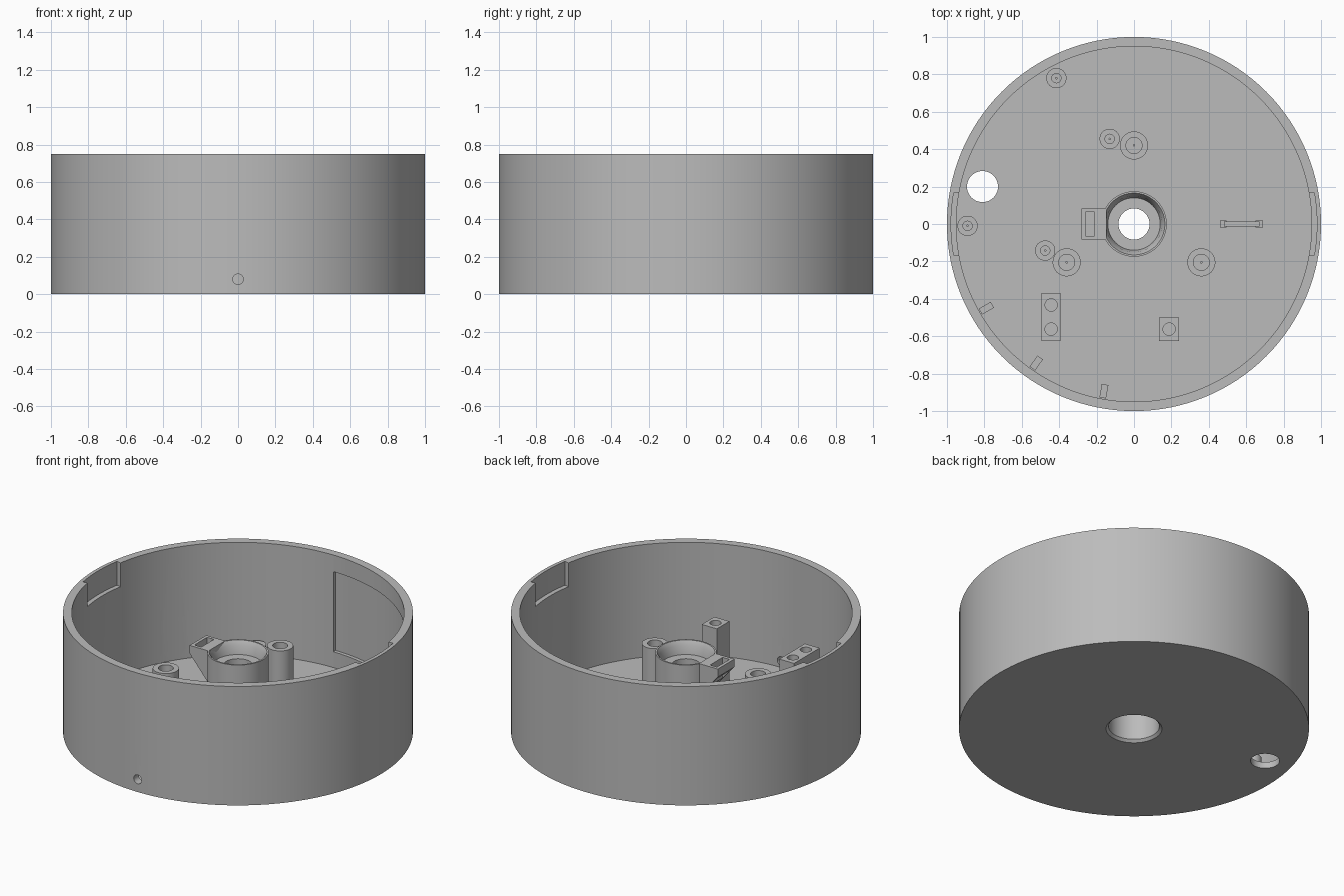
import bpy, bmesh, math
from mathutils import Matrix

if "Cube" in bpy.data.objects:
    bpy.data.objects.remove(bpy.data.objects["Cube"])

grey = bpy.data.materials.new("plain grey")
grey.diffuse_color = (0.5, 0.5, 0.5, 1)
grey.use_nodes = True
grey.node_tree.nodes["Principled BSDF"].inputs["Base Color"].default_value = grey.diffuse_color
FLOOR = 0.04


def finish(name, bm):
    bmesh.ops.recalc_face_normals(bm, faces=bm.faces)
    me = bpy.data.meshes.new(name)
    bm.to_mesh(me)
    bm.free()
    me.materials.append(grey)
    ob = bpy.data.objects.new(name, me)
    bpy.context.collection.objects.link(ob)
    return ob


def lathe(name, profile, n, x=0, y=0):
    """Closed (r, z) profile swept round a vertical axis."""
    bm = bmesh.new()
    rings = [[bm.verts.new((x + r * math.cos(2 * math.pi * i / n),
                            y + r * math.sin(2 * math.pi * i / n), z))
              for r, z in profile] for i in range(n)]
    k = len(profile)
    for i in range(n):
        a, b = rings[i], rings[(i + 1) % n]
        for j in range(k):
            bm.faces.new((a[j], b[j], b[(j + 1) % k], a[(j + 1) % k]))
    return finish(name, bm)


def box(name, x0, x1, y0, y1, z0, z1, turn=0, bevel=0):
    bm = bmesh.new()
    bmesh.ops.create_cube(bm, size=1)
    for v in bm.verts:
        v.co = ((x0, x1)[v.co.x > 0], (y0, y1)[v.co.y > 0], (z0, z1)[v.co.z > 0])
    if bevel:
        bmesh.ops.bevel(bm, geom=bm.edges[:], offset=bevel, segments=4,
                        profile=0.5, affect='EDGES')
    bm.transform(Matrix.Rotation(math.radians(turn), 4, 'Z'))
    return finish(name, bm)


def rod(name, x, y, r, z0, z1, n=32):
    bm = bmesh.new()
    bmesh.ops.create_cone(bm, cap_ends=True, segments=n, radius1=r, radius2=r,
                          depth=z1 - z0,
                          matrix=Matrix.Translation((x, y, (z0 + z1) / 2)))
    return finish(name, bm)


def sector(name, a0, a1, r0, r1, z0, z1, n=24):
    """Curved block following the wall between two angles."""
    bm = bmesh.new()
    rings = []
    for i in range(n + 1):
        a = math.radians(a0 + (a1 - a0) * i / n)
        rings.append([bm.verts.new((r * math.cos(a), r * math.sin(a), z))
                      for r, z in ((r0, z0), (r1, z0), (r1, z1), (r0, z1))])
    for a, b in zip(rings, rings[1:]):
        for j in range(4):
            bm.faces.new((a[j], b[j], b[(j + 1) % 4], a[(j + 1) % 4]))
    bm.faces.new(rings[0])
    bm.faces.new(rings[-1])
    return finish(name, bm)


def cut(ob, cutters):
    bpy.context.view_layer.objects.active = ob
    for c in cutters:
        m = ob.modifiers.new("cut", 'BOOLEAN')
        m.operation, m.solver, m.object = 'DIFFERENCE', 'EXACT', c
        bpy.ops.object.modifier_apply(modifier=m.name)
        bpy.data.objects.remove(c)


# Round tub with floor and stepped bearing boss in one turned profile
housing = lathe("housing", [
    (0.16, 0), (1, 0), (1, 0.75), (0.95, 0.75), (0.95, FLOOR), (0.175, FLOOR),
    (0.175, 0.5), (0.165, 0.5), (0.15, 0.475), (0.14, 0.42), (0.083, 0.42),
    (0.083, 0.2), (0.145, 0.2), (0.145, 0.015)], 128)

# Rim notches, wall recesses, cable hole and small side hole
side_hole = rod("side_hole", 0, 0, 0.028, 0.9, 1.1)
side_hole.data.transform(Matrix.Translation((0, 0, 0.08)) @ Matrix.Rotation(math.pi / 2, 4, 'X'))
cut(housing, [
    sector("right_notch", -10, 10, 0.9, 0.978, 0.6, 0.8),
    sector("left_notch", 170, 190, 0.9, 0.978, 0.6, 0.8),
    sector("long_recess", 38, 90, 0.9, 0.972, 0.14, 0.645),
    box("small_recess", 0.85, 0.975, -0.095, 0.095, 0.1, 0.31, 147.6, 0.03),
    rod("cable_hole", -0.81, 0.2, 0.083, -0.1, 0.2, 48),
    side_hole])


# Hollow screw posts
def post(name, x, y, r, hole, top):
    return lathe(name, [(0.004, 0.03), (r, 0.03), (r, top), (hole, top),
                        (hole, FLOOR + 0.02), (0.004, FLOOR + 0.02)], 40, x, y)


posts = [post("tall_post", x, y, 0.075, 0.043, 0.382)
         for x, y in ((0, 0.42), (-0.36, -0.205), (0.36, -0.205))]
posts += [post("short_post", x, y, 0.054, 0.025, 0.14)
          for x, y in ((-0.415, 0.78), (-0.13, 0.455), (-0.89, -0.01), (-0.475, -0.142))]

# Drilled mounting blocks
double_block = box("double_block", -0.495, -0.392, -0.625, -0.37, 0.03, 0.42)
cut(double_block, [rod("drill", -0.443, y, 0.033, 0.25, 0.5) for y in (-0.433, -0.562)])
single_block = box("single_block", 0.135, 0.24, -0.625, -0.5, 0.03, 0.42)
cut(single_block, [rod("drill", 0.188, -0.562, 0.033, 0.25, 0.5)])

# Slotted bracket with a sloping underside on the side of the boss
bm = bmesh.new()
outline = ((-0.28, 0.5), (-0.28, 0.45), (-0.152, 0.3), (-0.148, 0.3), (-0.148, 0.5))
sides = [[bm.verts.new((x, y, z)) for x, z in outline] for y in (-0.083, 0.083)]
for s in sides:
    bm.faces.new(s)
for j in range(5):
    k = (j + 1) % 5
    bm.faces.new((sides[0][j], sides[0][k], sides[1][k], sides[1][j]))
bracket = finish("slotted_bracket", bm)
cut(bracket, [box("slot", -0.26, -0.212, -0.063, 0.063, 0.2, 0.6)])

# Cable tie loop on the floor
for x0, x1 in ((0.46, 0.495), (0.65, 0.69)):
    box("loop_foot", x0, x1, -0.018, 0.018, 0.03, 0.1)
box("loop_bar", 0.48, 0.67, -0.013, 0.013, 0.075, 0.11)

# Small ribs against the wall
for angle in (209.7, 234.9, 259.8):
    box("wall_rib", 0.872, 0.945, -0.018, 0.018, 0.03, 0.12, angle)

# Smooth the round parts, keeping edges sharp
for ob in bpy.data.objects:
    ob.select_set(ob == housing or ob in posts)
bpy.context.view_layer.objects.active = housing
bpy.ops.object.shade_smooth_by_angle(angle=math.radians(25))
